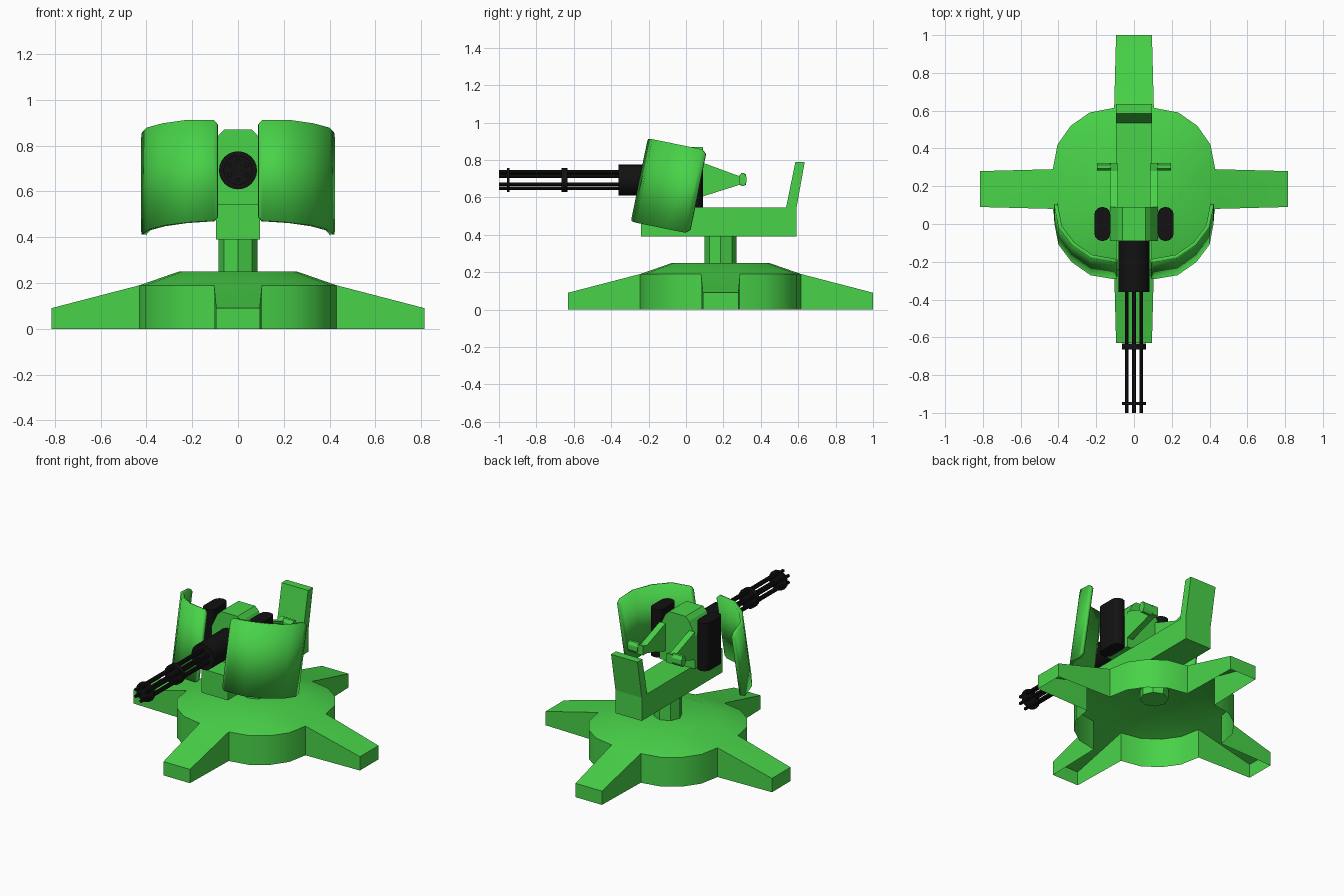
import bpy, bmesh
from math import sin, cos, pi, radians

if "Cube" in bpy.data.objects:
    bpy.data.objects.remove(bpy.data.objects["Cube"])


def material(name, rgb):
    m = bpy.data.materials.new(name)
    m.diffuse_color = (*rgb, 1)
    m.use_nodes = True
    m.node_tree.nodes["Principled BSDF"].inputs["Base Color"].default_value = m.diffuse_color
    return m


GREEN = material("green_paint", (0.065, 0.65, 0.065))
BLACK = material("black_metal", (0.006, 0.006, 0.006))


def build(name, verts, faces, mat, smooth=False):
    bm = bmesh.new()
    vs = [bm.verts.new(v) for v in verts]
    for f in faces:
        bm.faces.new([vs[i] for i in f])
    bmesh.ops.recalc_face_normals(bm, faces=bm.faces)
    me = bpy.data.meshes.new(name)
    bm.to_mesh(me)
    bm.free()
    me.materials.append(mat)
    ob = bpy.data.objects.new(name, me)
    bpy.context.collection.objects.link(ob)
    if smooth:
        bpy.ops.object.select_all(action='DESELECT')
        ob.select_set(True)
        bpy.context.view_layer.objects.active = ob
        bpy.ops.object.shade_smooth_by_angle(angle=radians(32))
    return ob


def prism(name, pts, axis, a, b, mat, smooth=False):
    """Extrude a closed 2D profile along an axis from a to b."""
    put = {'x': lambda p, t: (t, p[0], p[1]),
           'y': lambda p, t: (p[0], t, p[1]),
           'z': lambda p, t: (p[0], p[1], t)}[axis]
    n = len(pts)
    verts = [put(p, a) for p in pts] + [put(p, b) for p in pts]
    faces = [range(n), range(n, 2 * n)]
    faces += [(i, (i + 1) % n, n + (i + 1) % n, n + i) for i in range(n)]
    return build(name, verts, faces, mat, smooth)


def ring(n, ru, rv, cu, cv, start=0.0):
    return [(cu + ru * cos(start + 2 * pi * i / n), cv + rv * sin(start + 2 * pi * i / n))
            for i in range(n)]


def mirror(ob):
    m = ob.modifiers.new("mirror", 'MIRROR')
    m.use_axis[0] = True
    return ob


# Hollow base shell with four legs, open underneath
CY = 0.185
quarter = [(0.43, -0.105), (0.43, 0.105), (0.405, 0.235), (0.335, 0.335), (0.235, 0.405)]


def turn(p, k):
    x, y = p
    for _ in range(k):
        x, y = -y, x
    return x, y


outline = [turn(p, k) for k in range(4) for p in quarter]
N = len(outline)
verts = [(x * s, CY + y * s, z) for s, z in ((0.6, 0.25), (1, 0.19), (1, 0)) for x, y in outline]
faces = [range(N)]
for i in range(N):
    j = (i + 1) % N
    faces.append((i, j, N + j, N + i))
    if i % 5:
        faces.append((N + i, N + j, 2 * N + j, 2 * N + i))
    else:
        o = len(verts)
        for z in (0.09, 0):
            for w in (-0.095, 0.095):
                x, y = turn((0.815, w), i // 5)
                verts.append((x, CY + y, z))
        faces += [(N + i, N + j, o + 1, o), (o, o + 1, o + 3, o + 2),
                  (N + i, o, o + 2, 2 * N + i), (N + j, o + 1, o + 3, 2 * N + j)]
build("base_shell", verts, faces, GREEN, True)

# Pivot post
prism("pivot_post", ring(8, 0.085, 0.085, 0, CY), 'z', 0.19, 0.40, GREEN)

# Cradle beam with raised back rest
prism("cradle", [(-0.24, 0.39), (0.59, 0.39), (0.59, 0.54), (0.635, 0.79), (0.585, 0.79),
                 (0.535, 0.545), (-0.24, 0.545)], 'x', -0.095, 0.095, GREEN)

# Gun housing
half = [(0.127, 0.545), (0.127, 0.76), (0.085, 0.845), (0.06, 0.87)]
prism("gun_housing", half + [(-x, z) for x, z in reversed(half)], 'y', -0.09, 0.09, GREEN)

# Ammunition boxes on both sides
box = []
for cx, cy, a0 in ((0.17, 0.05, 0), (0.165, 0.05, 90), (0.165, -0.05, 180), (0.17, -0.05, 270)):
    box += [(cx + 0.04 * cos(radians(a0 + a)), cy + 0.04 * sin(radians(a0 + a)))
            for a in (0, 30, 60, 90)]
mirror(prism("ammo_box", box, 'z', 0.545, 0.855, BLACK, True))

# Tapered handle arms and grips
mirror(prism("handle_arm", [(0.09, 0.605), (0.28, 0.665), (0.32, 0.665), (0.32, 0.725),
                            (0.28, 0.715), (0.09, 0.785)], 'x', 0.085, 0.127, GREEN))
mirror(prism("hand_grip", ring(8, 0.022, 0.037, 0.303, 0.695, pi / 8), 'x',
             0.122, 0.195, GREEN))

# Motor drum, barrel cluster and clamp discs
GZ = 0.692
prism("motor_drum", ring(24, 0.083, 0.083, 0, GZ), 'y', -0.36, -0.08, BLACK, True)
for k in range(6):
    a = radians(30 + 60 * k)
    prism("barrel_%d" % (k + 1), ring(8, 0.01, 0.01, 0.044 * cos(a), GZ + 0.044 * sin(a)),
          'y', -1.0, -0.35, BLACK, True)
for name, y0, y1 in (("rear_clamp", -0.665, -0.633), ("front_clamp", -0.957, -0.943)):
    prism(name, ring(16, 0.064, 0.064, 0, GZ), 'y', y0, y1, BLACK, True)

# Curved shields, leaning back: columns are (x, depth, corner cut)
columns = [(0.09, 0.0, 0.022), (0.105, 0.002, 0.004), (0.23, 0.024, 0), (0.33, 0.095, 0),
           (0.40, 0.19, 0), (0.42, 0.295, 0), (0.423, 0.32, 0.02)]
tilt = radians(11.5)
verts = []
for x, d, cut in columns:
    for h in (cut, 0.455 - cut):
        verts.append((x, -0.295 + d * cos(tilt) + h * sin(tilt),
                      0.47 - d * sin(tilt) + h * cos(tilt)))
faces = [(2 * i, 2 * i + 2, 2 * i + 3, 2 * i + 1) for i in range(len(columns) - 1)]
shield = build("shield", verts, faces, GREEN, True)
# make the sheet face forward so the thickness grows inward
if shield.data.polygons[0].normal.y > 0:
    shield.data.flip_normals()
sol = shield.modifiers.new("thickness", 'SOLIDIFY')
sol.thickness = 0.02
sol.offset = -1
mirror(shield)
